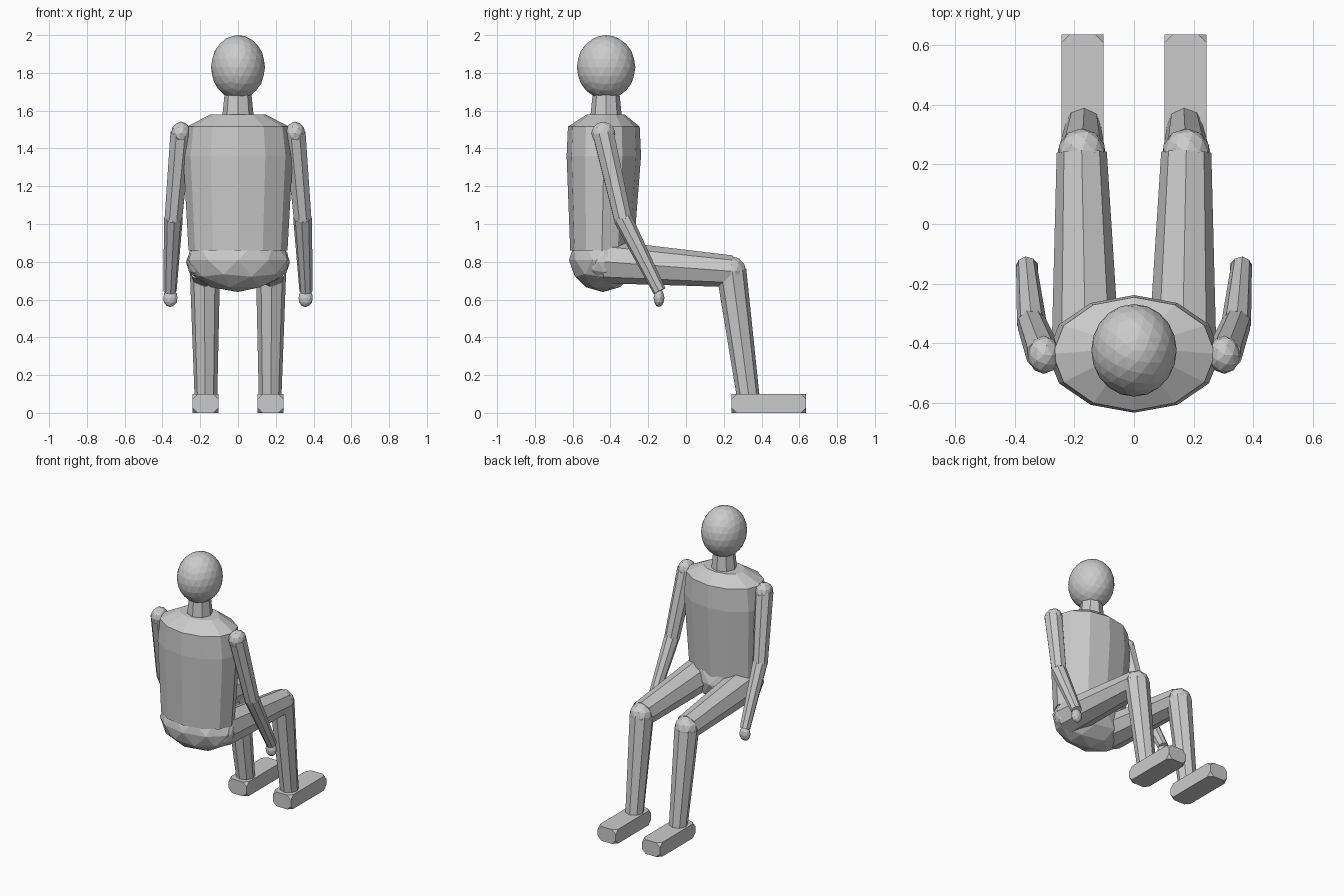
import bpy, bmesh
from math import sin, cos, pi
from mathutils import Vector, Matrix

if "Cube" in bpy.data.objects:
    bpy.data.objects.remove(bpy.data.objects["Cube"])


def finish(name, bm):
    bmesh.ops.recalc_face_normals(bm, faces=bm.faces)
    me = bpy.data.meshes.new(name)
    bm.to_mesh(me)
    bm.free()
    ob = bpy.data.objects.new(name, me)
    bpy.context.collection.objects.link(ob)
    return ob


def ball(name, loc, size, subdiv=2):
    bm = bmesh.new()
    mat = Matrix.Translation(loc) @ Matrix.Diagonal((*size, 1))
    bmesh.ops.create_icosphere(bm, subdivisions=subdiv, radius=1, matrix=mat)
    return finish(name, bm)


def limb(name, a, b, r1, r2, sides=8):
    a, b = Vector(a), Vector(b)
    d = b - a
    bm = bmesh.new()
    mat = Matrix.Translation((a + b) / 2) @ d.to_track_quat('Z', 'Y').to_matrix().to_4x4()
    bmesh.ops.create_cone(bm, cap_ends=True, segments=sides, radius1=r1,
                          radius2=r2, depth=d.length, matrix=mat)
    return finish(name, bm)


def loft(name, rings, sides=12):
    # each ring: z, centre y, half width, half depth
    bm = bmesh.new()
    loops = []
    for z, cy, rx, ry in rings:
        loops.append([bm.verts.new((rx * cos(2 * pi * i / sides),
                                    cy + ry * sin(2 * pi * i / sides), z))
                      for i in range(sides)])
    for lo, hi in zip(loops, loops[1:]):
        for i in range(sides):
            j = (i + 1) % sides
            bm.faces.new((lo[i], lo[j], hi[j], hi[i]))
    bm.faces.new(loops[0])
    bm.faces.new(loops[-1])
    return finish(name, bm)


# head, neck and trunk
ball("head", (0, -0.423, 1.83), (0.143, 0.155, 0.17), 3)
limb("neck", (0, -0.423, 1.54), (0, -0.423, 1.70), 0.086, 0.07)
loft("torso", [(0.86, -0.445, 0.262, 0.168),
               (1.36, -0.435, 0.29, 0.197),
               (1.515, -0.435, 0.272, 0.19),
               (1.58, -0.425, 0.145, 0.10)])
ball("pelvis", (0, -0.44, 0.81), (0.275, 0.18, 0.17))

for side, s in (("left", -1), ("right", 1)):
    # arm
    shoulder = (s * 0.302, -0.438, 1.48)
    elbow = (s * 0.342, -0.335, 1.03)
    wrist = (s * 0.36, -0.14, 0.645)
    ball(side + "_shoulder", shoulder, (0.054, 0.064, 0.062))
    limb(side + "_upper_arm", shoulder, elbow, 0.06, 0.05)
    ball(side + "_elbow", elbow, (0.048,) * 3)
    limb(side + "_forearm", elbow, wrist, 0.05, 0.035)
    ball(side + "_hand", (s * 0.358, -0.143, 0.608), (0.039, 0.029, 0.048))

    # leg
    hip = (s * 0.162, -0.43, 0.80)
    knee = (s * 0.175, 0.24, 0.75)
    ankle = (s * 0.17, 0.33, 0.08)
    ball(side + "_hip", hip, (0.112, 0.112, 0.105))
    limb(side + "_thigh", hip, knee, 0.114, 0.084)
    ball(side + "_knee", knee, (0.08,) * 3)
    limb(side + "_shin", knee, ankle, 0.08, 0.06)

    # foot block with its eight corners cut off
    bm = bmesh.new()
    bmesh.ops.create_cube(bm, size=1, matrix=Matrix.Translation((s * 0.172, 0.438, 0.05))
                          @ Matrix.Diagonal((0.14, 0.394, 0.1, 1)))
    bmesh.ops.bevel(bm, geom=bm.verts[:], offset=0.028, offset_type='OFFSET',
                    segments=1, profile=0.5, affect='VERTICES')
    finish(side + "_foot", bm)
